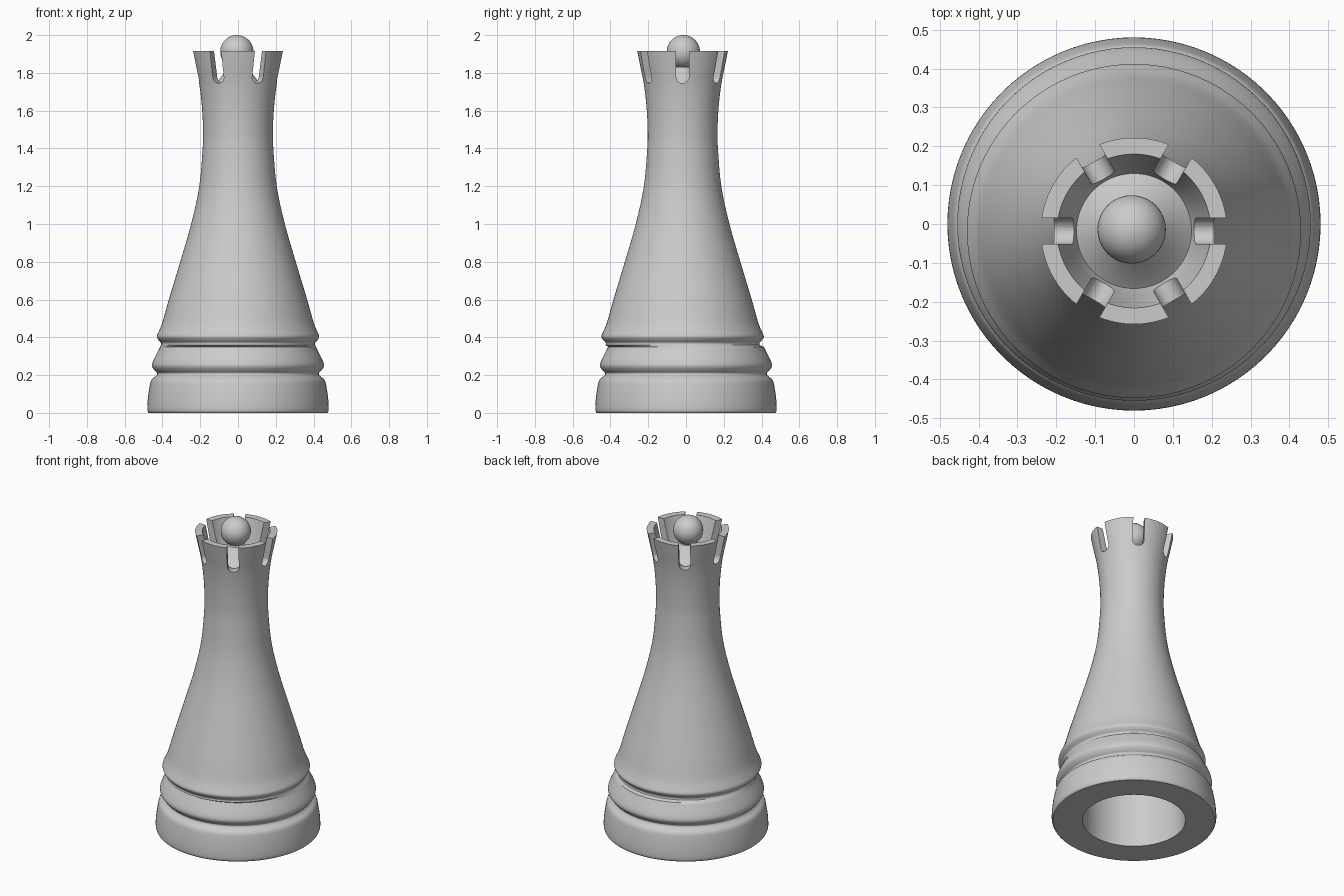
import bpy, bmesh, math
from mathutils import Vector, Matrix

if "Cube" in bpy.data.objects:
    bpy.data.objects.remove(bpy.data.objects["Cube"])

SHIFT = -0.018   # upper body sits slightly toward the front
SEG = 96


def spline(pts, steps=4):
    """Catmull-Rom curve through profile points."""
    p = [Vector(q) for q in pts]
    p = [p[0]] + p + [p[-1]]
    out = []
    for i in range(1, len(p) - 2):
        a, b, c, d = p[i - 1:i + 3]
        for k in range(steps):
            t = k / steps
            out.append(0.5 * (2 * b + (c - a) * t + (2 * a - 5 * b + 4 * c - d) * t * t
                              + (3 * b - a - 3 * c + d) * t ** 3))
    return out + [p[-1]]


def make_object(name, bm):
    bmesh.ops.recalc_face_normals(bm, faces=bm.faces)
    me = bpy.data.meshes.new(name)
    bm.to_mesh(me)
    bm.free()
    ob = bpy.data.objects.new(name, me)
    bpy.context.collection.objects.link(ob)
    return ob


def lathe(name, profile):
    bm = bmesh.new()
    rings = []
    for r, z in profile:
        if r < 1e-5:
            rings.append([bm.verts.new((0, 0, z))])
        else:
            rings.append([bm.verts.new((r * math.cos(2 * math.pi * i / SEG),
                                        r * math.sin(2 * math.pi * i / SEG), z)) for i in range(SEG)])
    for a, b in zip(rings, rings[1:]):
        for i in range(SEG):
            j = (i + 1) % SEG
            quad = [a[i % len(a)], a[j % len(a)], b[j % len(b)], b[i % len(b)]]
            bm.faces.new(list(dict.fromkeys(quad)))
    return make_object(name, bm)


def smooth(ob, angle=40):
    bpy.ops.object.select_all(action='DESELECT')
    ob.select_set(True)
    bpy.context.view_layer.objects.active = ob
    bpy.ops.object.shade_smooth_by_angle(angle=math.radians(angle))


# Outer silhouette: foot, two rings, flared shaft, crown
outer = spline([(0.472, 0), (0.48, 0.015), (0.478, 0.07), (0.468, 0.14), (0.458, 0.175),
                (0.435, 0.195), (0.428, 0.21), (0.442, 0.225), (0.455, 0.25), (0.445, 0.285),
                (0.412, 0.35), (0.407, 0.37), (0.42, 0.385), (0.43, 0.405), (0.418, 0.435),
                (0.4, 0.48), (0.366, 0.6), (0.306, 0.8), (0.248, 1.0), (0.205, 1.2),
                (0.187, 1.4), (0.185, 1.5), (0.191, 1.62), (0.205, 1.74), (0.225, 1.84),
                (0.24, 1.915)])
# Hollow crown with a raised floor under the ball
crown = [(0.198, 1.915), (0.182, 1.85), (0.165, 1.78), (0.152, 1.735), (0.148, 1.725),
         (0.1, 1.765), (0.05, 1.83), (0, 1.84)]
# Recess in the underside
recess = [(0, 0.6), (0.27, 0.6), (0.3, 0.57), (0.3, 0), (0.472, 0)]
body = lathe("body", recess[:-1] + [tuple(p) for p in outer] + crown)
for v in body.data.vertices:
    r = math.hypot(v.co.x, v.co.y)
    if v.co.z > 0.35 and not (r < 0.301 and v.co.z < 0.61):
        v.co.y += SHIFT

# Round-bottomed slots around the crown
bm = bmesh.new()
w, z0 = 0.034, 1.779
outline = [(w, 2.05)] + [(w * math.cos(t), z0 - w * math.sin(t))
                         for t in (math.pi * k / 12 for k in range(13))] + [(-w, 2.05)]
for n in range(6):
    rot = Matrix.Translation((0, SHIFT, 0)) @ Matrix.Rotation(n * math.pi / 3, 4, 'Z')
    ends = [[bm.verts.new(rot @ Vector((x, y, z))) for y, z in outline] for x in (0.142, 0.32)]
    bm.faces.new(ends[0])
    bm.faces.new(ends[1])
    for i in range(len(outline)):
        j = (i + 1) % len(outline)
        bm.faces.new((ends[0][i], ends[0][j], ends[1][j], ends[1][i]))
cutter = make_object("slot_cutter", bm)
cutter.hide_render = True
mod = body.modifiers.new("slots", 'BOOLEAN')
mod.operation = 'DIFFERENCE'
mod.solver = 'EXACT'
mod.object = cutter
bpy.context.view_layer.objects.active = body
bpy.ops.object.modifier_apply(modifier=mod.name)
bpy.data.objects.remove(cutter)
smooth(body)

# Ball finial
bpy.ops.mesh.primitive_uv_sphere_add(segments=48, ring_count=24, radius=0.088,
                                     location=(-0.006, SHIFT + 0.004, 1.912))
ball = bpy.context.object
ball.name = "ball_finial"
smooth(ball)
